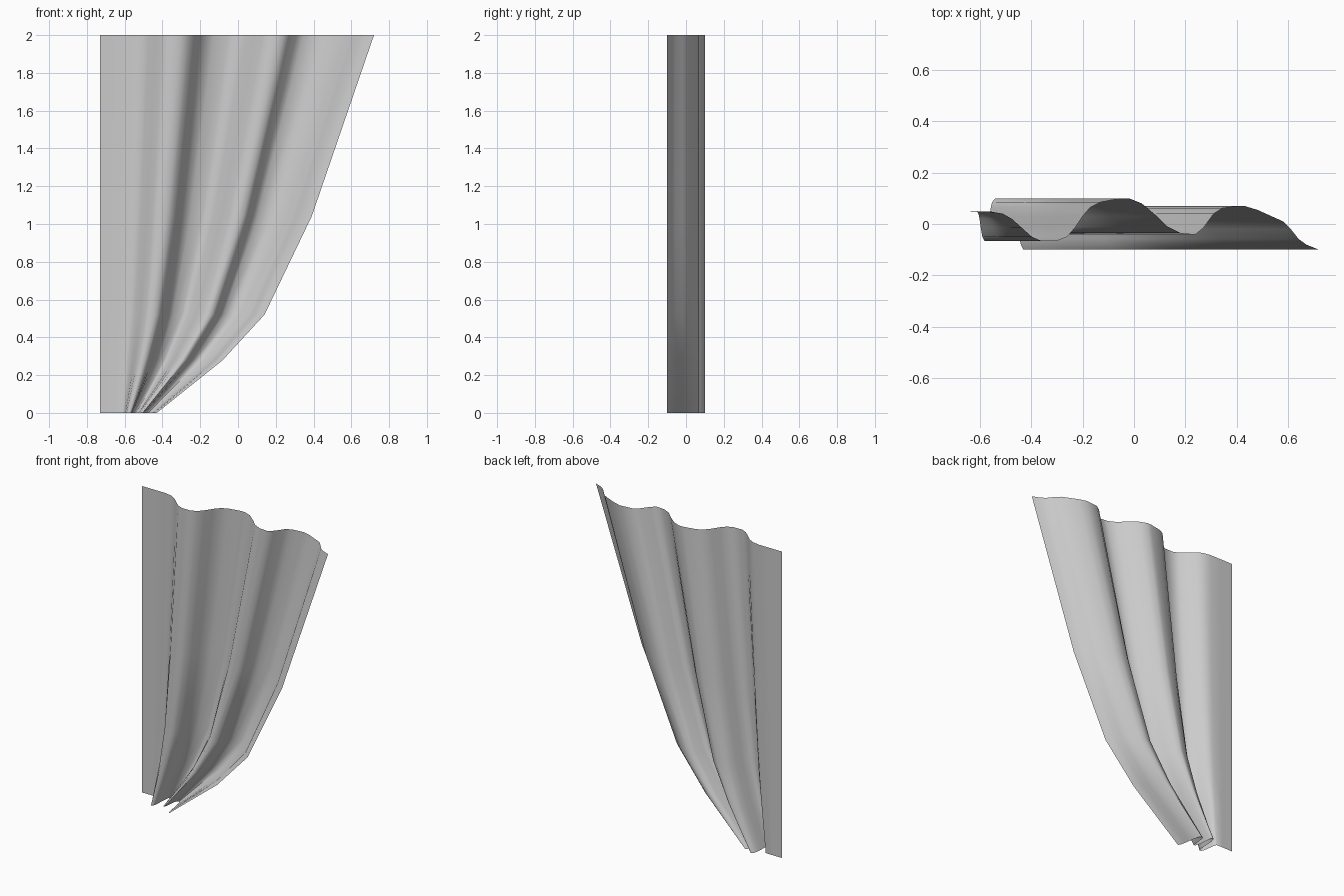
import bpy, bmesh, math

# Pleat profile: (x at the top hem, x where gathered at the bottom, depth y)
PLEATS = [
    (-.73, -.73, .05), (-.64, -.655, .05), (-.56, -.61, .049), (-.51, -.605, .04),
    (-.475, -.601, .02), (-.436, -.596, -.015), (-.397, -.59, -.05), (-.36, -.582, -.066),
    (-.30, -.57, -.066), (-.26, -.565, -.05), (-.23, -.562, -.015), (-.20, -.56, .03),
    (-.17, -.557, .065), (-.13, -.552, .085), (-.05, -.54, .1), (-.02, -.537, .1),
    (.03, -.531, .08), (.09, -.527, .03), (.13, -.522, -.01), (.18, -.515, -.035),
    (.24, -.505, -.04), (.27, -.50, -.015), (.31, -.495, .04), (.345, -.491, .062),
    (.43, -.475, .07), (.48, -.466, .055), (.58, -.455, .01), (.61, -.45, -.02),
    (.64, -.445, -.058), (.67, -.44, -.08), (.72, -.43, -.1),
]
# Rows: (height, spread from gathered to full width)
ROWS = [(0, 0), (.28, .304), (.52, .496), (1.04, .713), (2, 1)]


def drape(name):
    bm = bmesh.new()
    grid = [[bm.verts.new((xb + (xt - xb) * s, y, z)) for xt, xb, y in PLEATS]
            for z, s in ROWS]
    for lower, upper in zip(grid, grid[1:]):
        for i in range(len(PLEATS) - 1):
            bm.faces.new((lower[i], lower[i + 1], upper[i + 1], upper[i]))
    mesh = bpy.data.meshes.new(name)
    bm.to_mesh(mesh)
    bm.free()
    obj = bpy.data.objects.new(name, mesh)
    bpy.context.collection.objects.link(obj)
    return obj


# Single thin sheet of cloth, swept to one side
curtain = drape("curtain")
bpy.context.view_layer.objects.active = curtain
curtain.select_set(True)
bpy.ops.object.shade_smooth_by_angle(angle=math.radians(75))
